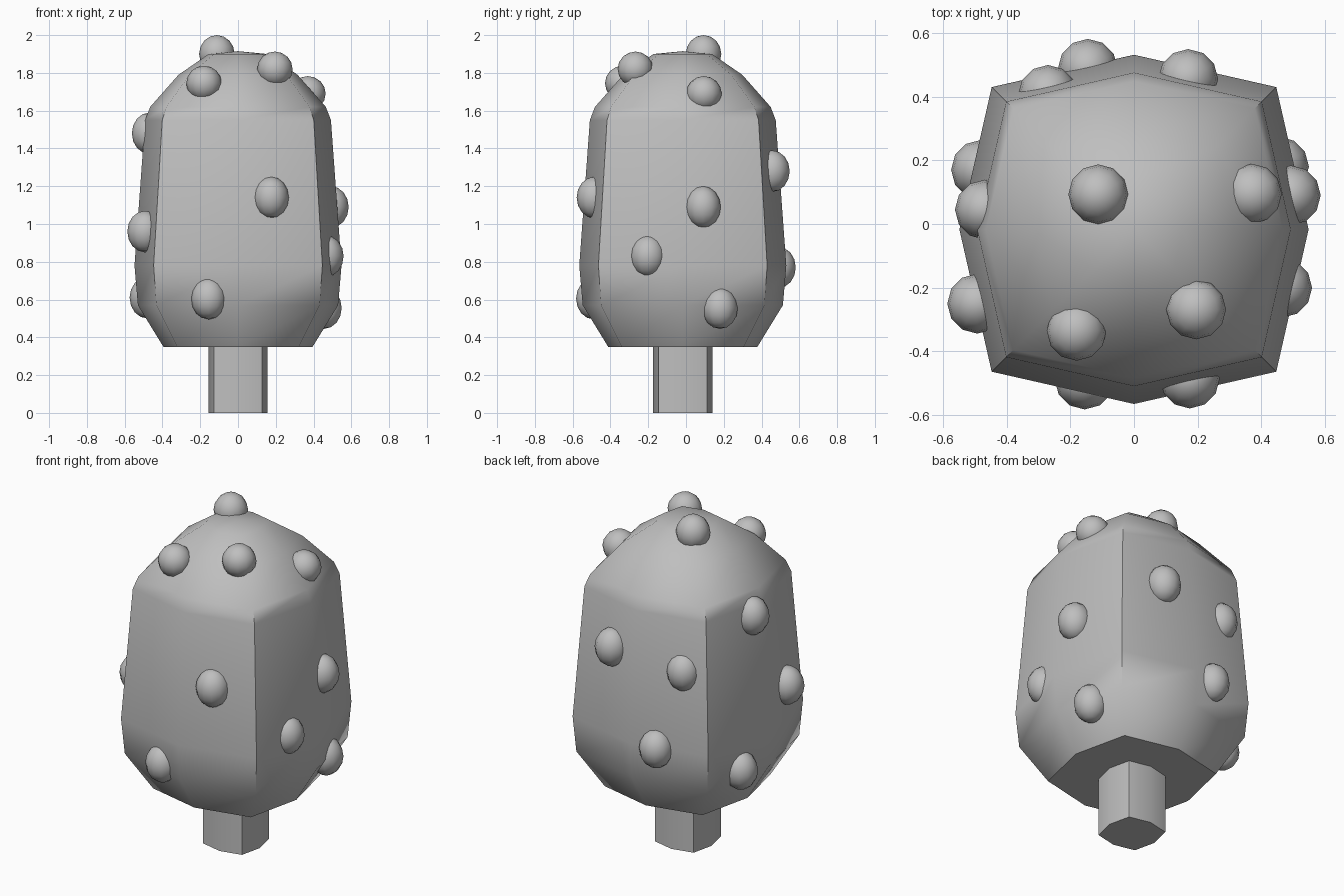
import bpy, bmesh, math

if "Cube" in bpy.data.objects:
    bpy.data.objects.remove(bpy.data.objects["Cube"])

grey = bpy.data.materials.new("plain grey")
grey.diffuse_color = (0.52, 0.52, 0.52, 1)
grey.use_nodes = True
grey.node_tree.nodes["Principled BSDF"].inputs["Base Color"].default_value = grey.diffuse_color
CY = -0.017  # slight offset of the body axis towards the front


def finish(bm, name):
    bmesh.ops.recalc_face_normals(bm, faces=bm.faces)
    me = bpy.data.meshes.new(name)
    bm.to_mesh(me)
    bm.free()
    me.materials.append(grey)
    ob = bpy.data.objects.new(name, me)
    bpy.context.collection.objects.link(ob)
    return ob


def ring(bm, z, r):
    """Eight-sided soft square: side middles at r, corners at 0.815 r on both axes."""
    verts = []
    for i in range(8):
        a = math.radians(45 * i)
        d = r if i % 2 == 0 else r * 0.815 * math.sqrt(2)
        verts.append(bm.verts.new((d * math.cos(a), CY + d * math.sin(a), z)))
    return verts


def loft(name, profile, apex=None):
    bm = bmesh.new()
    rings = [ring(bm, z, r) for z, r in profile]
    for a, b in zip(rings, rings[1:]):
        for i in range(8):
            j = (i + 1) % 8
            bm.faces.new((a[i], a[j], b[j], b[i]))
    bm.faces.new(rings[0][::-1])
    if apex:
        top = bm.verts.new((0, CY, apex))
        for i in range(8):
            bm.faces.new((rings[-1][i], rings[-1][(i + 1) % 8], top))
    else:
        bm.faces.new(rings[-1])
    return finish(bm, name)


def smooth(ob, angle):
    bpy.ops.object.select_all(action='DESELECT')
    ob.select_set(True)
    bpy.context.view_layer.objects.active = ob
    bpy.ops.object.shade_smooth_by_angle(angle=math.radians(angle))


# rounded body
body = loft("body", [(0.35, 0.395), (0.57, 0.53), (0.78, 0.548), (1.55, 0.492),
                     (1.62, 0.465), (1.79, 0.315), (1.9, 0.155)], 1.915)
smooth(body, 55)

# short stem
smooth(loft("stem", [(0, 0.157), (0.36, 0.157)]), 50)

# bumps: centre x, y, z
bumps = [
    (-0.155, -0.488, 0.605), (0.175, -0.485, 1.14),                          # front
    (0.492, 0.09, 1.09), (0.465, -0.2, 0.83), (0.455, 0.18, 0.555),          # right
    (-0.492, -0.25, 0.96), (-0.48, 0.17, 0.61), (-0.468, 0.045, 1.48),       # left
    (0.17, 0.455, 1.28), (-0.145, 0.487, 0.77), (-0.27, 0.405, 1.23),        # back
    (-0.18, -0.335, 1.745), (0.195, -0.268, 1.82), (0.37, 0.095, 1.69),      # dome
    (-0.112, 0.093, 1.9),                                                    # top
]
for n, (x, y, z) in enumerate(bumps):
    bm = bmesh.new()
    bmesh.ops.create_uvsphere(bm, u_segments=12, v_segments=8, radius=1)
    h = 0.11 if z < 1.6 else (0.1 if z > 1.85 else 0.093)
    for v in bm.verts:
        v.co = (x + v.co.x * 0.094, y + v.co.y * 0.094, z + v.co.z * h)
    smooth(finish(bm, f"bump_{n + 1}"), 60)
